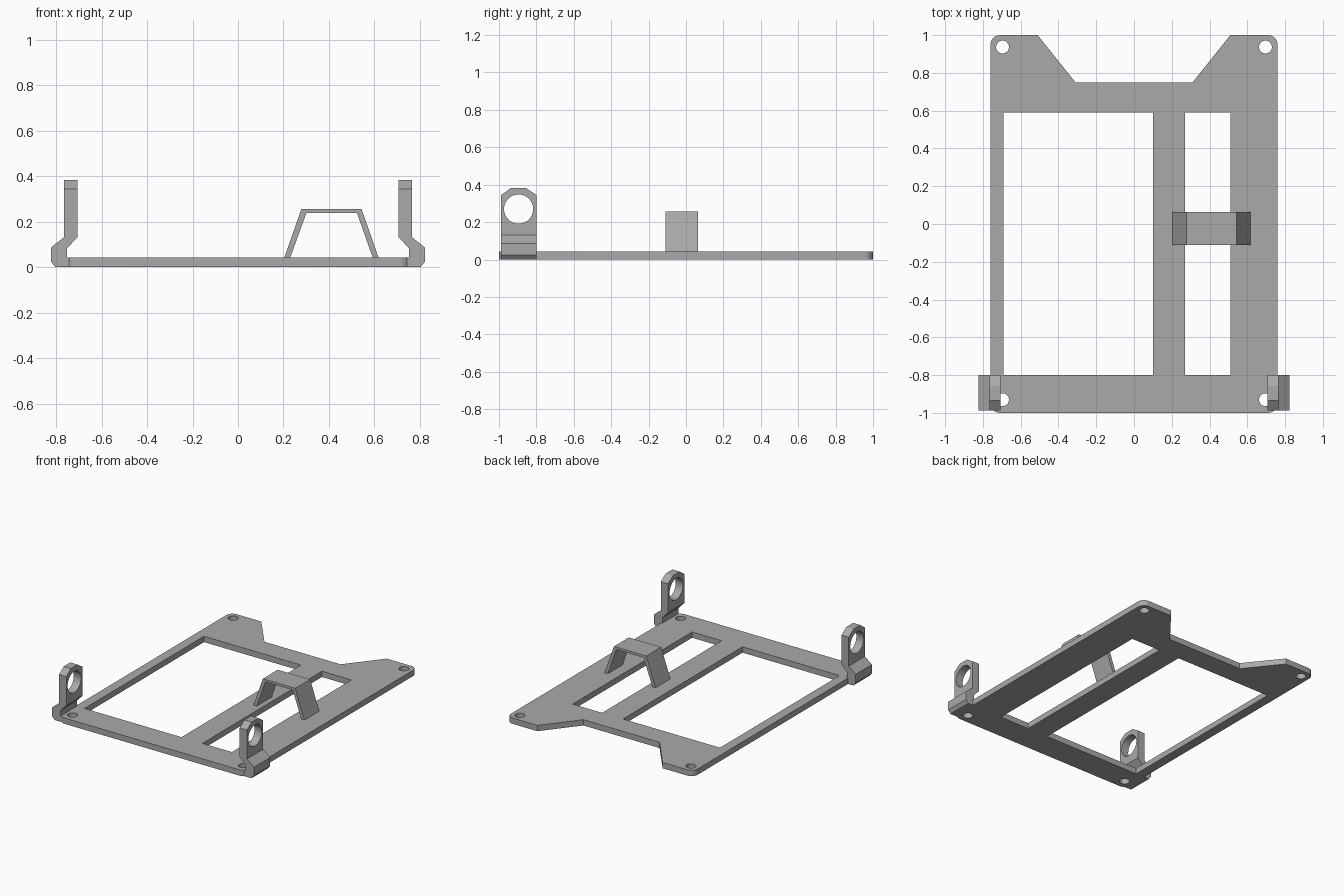
import bpy, bmesh, math
from mathutils import Vector

if "Cube" in bpy.data.objects:
    bpy.data.objects.remove(bpy.data.objects["Cube"], do_unlink=True)

grey = bpy.data.materials.new("plain grey")
grey.use_nodes = True
COLOUR = (0.4, 0.4, 0.4, 1)
grey.diffuse_color = COLOUR
grey.node_tree.nodes["Principled BSDF"].inputs["Base Color"].default_value = COLOUR

PLANES = {"xy": lambda a, b, c: (a, b, c),
          "xz": lambda a, b, c: (a, c, b),
          "yz": lambda a, b, c: (c, a, b)}


def prism(name, outline, plane, low, high):
    """Extrude a closed outline across the given plane."""
    bm = bmesh.new()
    face = bm.faces.new([bm.verts.new(PLANES[plane](a, b, low)) for a, b in outline])
    step = Vector(PLANES[plane](0, 0, high - low))
    moved = bmesh.ops.extrude_face_region(bm, geom=[face], use_keep_orig=True)
    bmesh.ops.translate(bm, vec=step, verts=[v for v in moved["geom"] if isinstance(v, bmesh.types.BMVert)])
    bmesh.ops.recalc_face_normals(bm, faces=bm.faces)
    mesh = bpy.data.meshes.new(name)
    bm.to_mesh(mesh)
    bm.free()
    mesh.materials.append(grey)
    obj = bpy.data.objects.new(name, mesh)
    bpy.context.collection.objects.link(obj)
    return obj


def arc(a, b, radius, start, end, count):
    return [(a + radius * math.cos(math.radians(start + (end - start) * i / count)),
             b + radius * math.sin(math.radians(start + (end - start) * i / count)))
            for i in range(count + 1)]


def circle(a, b, radius):
    return arc(a, b, radius, 0, 360, 40)[:-1]


def rect(a0, a1, b0, b1):
    return [(a0, b0), (a1, b0), (a1, b1), (a0, b1)]


def cut(obj, cutter, operation="DIFFERENCE"):
    """Apply a boolean and remove the cutter."""
    mod = obj.modifiers.new("cut", "BOOLEAN")
    mod.operation = operation
    mod.solver = "EXACT"
    mod.object = cutter
    bpy.context.view_layer.update()
    result = bpy.data.meshes.new_from_object(obj.evaluated_get(bpy.context.evaluated_depsgraph_get()))
    obj.modifiers.clear()
    obj.data = result
    bpy.data.objects.remove(cutter, do_unlink=True)


def finish(obj):
    bpy.ops.object.select_all(action="DESELECT")
    obj.select_set(True)
    bpy.context.view_layer.objects.active = obj
    bpy.ops.object.shade_smooth_by_angle(angle=math.radians(30))


# Base plate with rounded corners and a notched back edge
W, R, T = 0.76, 0.05, 0.043
right_half = (arc(W - R, R - 1, R, -90, 0, 8) + arc(W - R, 1 - R, R, 0, 90, 8)
              + [(0.51, 1), (0.31, 0.75)])
outline = right_half + [(-x, y) for x, y in reversed(right_half)]
plate = prism("base_plate", outline, "xy", 0, T)

# Two windows and four screw holes
openings = [rect(-0.69, 0.10, -0.80, 0.59), rect(0.27, 0.51, -0.80, 0.59)]
openings += [circle(sx * 0.696, y, 0.034) for sx in (-1, 1) for y in (-0.93, 0.937)]
for shape in openings:
    cut(plate, prism("opening_cutter", shape, "xy", -0.1, 0.2))
finish(plate)

# Upright hinge brackets at the front corners
side_profile = [(0.74, 0), (0.802, 0), (0.822, 0.024), (0.822, 0.087), (0.765, 0.132),
                (0.765, 0.383), (0.706, 0.383), (0.706, 0.132), (0.752, 0.083),
                (0.752, T), (0.74, T)]
front_profile = [(-0.988, -0.1), (-0.799, -0.1), (-0.799, 0.345), (-0.857, 0.383),
                 (-0.857, 0.5), (-0.935, 0.5), (-0.935, 0.383), (-0.988, 0.345)]
for side, sx in (("left", 1), ("right", -1)):
    bracket = prism(side + "_bracket", [(sx * x, z) for x, z in side_profile], "xz", -0.988, -0.799)
    cut(bracket, prism("bevel_cutter", front_profile, "yz", -1, 1), "INTERSECT")
    cut(bracket, prism("eye_cutter", circle(-0.895, 0.27, 0.078), "yz", -1, 1))
    finish(bracket)

# Trapezoid strap bridging the narrow window
strap = [(0.204, T), (0.279, 0.257), (0.543, 0.257), (0.618, T),
         (0.592, T), (0.523, 0.239), (0.301, 0.239), (0.23, T)]
finish(prism("cable_strap", strap, "xz", -0.11, 0.063))
